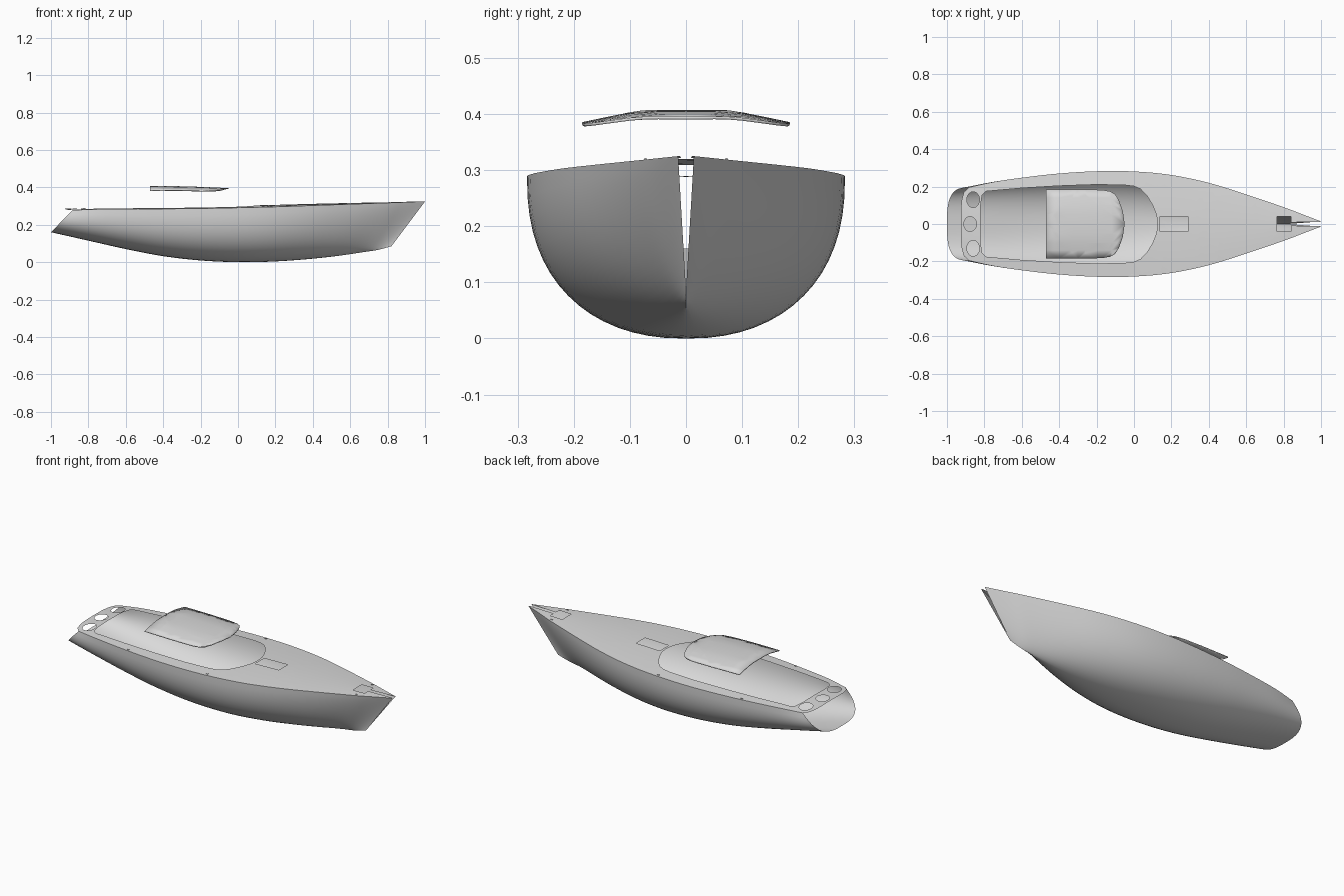
import bpy, bmesh, math
from mathutils import Vector

if "Cube" in bpy.data.objects:
    bpy.data.objects.remove(bpy.data.objects["Cube"])

grey = bpy.data.materials.new("light grey")
grey.diffuse_color = (0.7, 0.7, 0.7, 1)
grey.use_nodes = True
grey.node_tree.nodes["Principled BSDF"].inputs["Base Color"].default_value = grey.diffuse_color


def finish(name, bm, angle=30):
    mesh = bpy.data.meshes.new(name)
    bm.to_mesh(mesh)
    bm.free()
    mesh.materials.append(grey)
    ob = bpy.data.objects.new(name, mesh)
    bpy.context.collection.objects.link(ob)
    bpy.ops.object.select_all(action='DESELECT')
    ob.select_set(True)
    bpy.context.view_layer.objects.active = ob
    bpy.ops.object.shade_smooth_by_angle(angle=math.radians(angle))
    return ob


def mirror_outline(half):
    """Close a half outline (y >= 0) by reflecting it across the centreline."""
    return half + [(x, -y) for x, y in reversed(half) if y > 1e-6]


def plate(name, contours, height, xcuts, ycuts):
    """Fill flat contours (outline, then holes), subdivide, then drape."""
    bm = bmesh.new()
    for pts in contours:
        vs = [bm.verts.new((x, y, 0)) for x, y in pts]
        for a, b in zip(vs, vs[1:] + vs[:1]):
            bm.edges.new((a, b))
    bmesh.ops.triangle_fill(bm, edges=bm.edges[:], use_beauty=True, normal=(0, 0, 1))
    for cuts, axis in ((xcuts, Vector((1, 0, 0))), (ycuts, Vector((0, 1, 0)))):
        for c in cuts:
            bmesh.ops.bisect_plane(bm, geom=bm.verts[:] + bm.edges[:] + bm.faces[:],
                                   dist=1e-5, plane_co=axis * c, plane_no=axis)
    bm.normal_update()
    for f in bm.faces:
        if f.normal.z < 0:
            f.normal_flip()
    for v in bm.verts:
        v.co.z = height(v.co.x, v.co.y)
    return finish(name, bm)


# Hull stations: sheer x, half beam, sheer z, keel x, keel z, section fullness
stations = [
    (-.885, .195, .278, -1.0, .160, 3.0),
    (-.75, .225, .283, -.80, .115, 2.7),
    (-.58, .250, .284, -.60, .070, 2.5),
    (-.40, .270, .285, -.40, .032, 2.4),
    (-.20, .282, .287, -.20, .009, 2.35),
    (0.0, .281, .291, 0.0, .000, 2.3),
    (.20, .262, .296, .18, .003, 2.2),
    (.40, .220, .303, .36, .015, 2.05),
    (.60, .158, .310, .53, .033, 1.85),
    (.80, .090, .317, .68, .055, 1.5),
    (.90, .052, .321, .75, .066, 1.25),
    (1.0, .014, .325, .82, .085, 1.0),
]


def smooth_stations(rows, steps):
    out = []
    for i in range(len(rows) - 1):
        p0, p1, p2 = rows[max(i - 1, 0)], rows[i], rows[i + 1]
        p3 = rows[min(i + 2, len(rows) - 1)]
        for s in range(steps):
            t = s / steps
            out.append(tuple(
                b + .5 * t * (c - a + t * (2 * a - 5 * b + 4 * c - d + t * (3 * (b - c) + d - a)))
                for a, b, c, d in zip(p0, p1, p2, p3)))
    return out + [rows[-1]]


rows = smooth_stations(stations, 4)

# Hull shell, open at the stern and split along the stem
bm = bmesh.new()
SEG = 32
grid = []
for sx, sy, sz, kx, kz, n in rows:
    ring = []
    for j in range(SEG + 1):
        a = math.pi * j / SEG
        c, h = math.cos(a), abs(math.sin(a)) ** (2 / n)
        y = math.copysign(abs(c) ** (2 / n), c) * sy
        ring.append(bm.verts.new((sx + (kx - sx) * h, y, max(0, sz + (kz - sz) * h))))
    grid.append(ring)
for r0, r1 in zip(grid, grid[1:]):
    for j in range(SEG):
        bm.faces.new((r0[j], r1[j], r1[j + 1], r0[j + 1]))
finish("hull", bm)


def deck_height(x, y):
    x = min(max(x, rows[0][0]), rows[-1][0])
    for a, b in zip(rows, rows[1:]):
        if x <= b[0]:
            break
    t = (x - a[0]) / (b[0] - a[0])
    beam, z = a[1] + (b[1] - a[1]) * t, a[2] + (b[2] - a[2]) * t
    return z + .04 * beam * max(0, 1 - (y / beam) ** 2)


def ellipse(cx, cy, rx, ry, n=20):
    return [(cx + rx * math.cos(2 * math.pi * i / n), cy + ry * math.sin(2 * math.pi * i / n))
            for i in range(n)]


# Deck with bow slot and locker, cockpit, hatch and three stern openings
outline = mirror_outline(
    [(-.925, 0), (-.925, .08), (-.922, .125), (-.91, .17)]
    + [(r[0], r[1]) for r in rows]
    + [(.995, .011), (.84, .009), (.84, .04), (.765, .04), (.765, 0)])
cockpit = mirror_outline([
    (-.82, 0), (-.82, .1), (-.812, .155), (-.79, .175), (-.6, .192), (-.4, .204),
    (-.2, .211), (-.05, .208), (0, .202), (.035, .187), (.07, .15), (.1, .1),
    (.12, .05), (.127, 0)])
hatch = mirror_outline([(.14, .04), (.29, .04)])
stern_holes = [ellipse(-.86, s * .13, .034, .042) for s in (-1, 1)]
stern_holes.append(ellipse(-.876, 0, .034, .04))
plate("deck", [outline, cockpit, hatch] + stern_holes, deck_height,
      [-.85 + .1 * i for i in range(19)], [-.2, -.14, -.07, 0, .07, .14, .2])


# Floating sun roof, drooping to the sides and the rounded front
def roof_height(x, y):
    side = max(0, (abs(y) - .08) / .105)
    return .405 - .019 * side - .003 * (y / .185) ** 2 - .012 * ((x + .47) / .42) ** 2 * (1 - .5 * side)


roof_outline = mirror_outline([
    (-.47, 0), (-.47, .183), (-.3, .185), (-.17, .182), (-.125, .174), (-.1, .158),
    (-.08, .125), (-.06, .07), (-.05, 0)])
roof = plate("sun_roof", [roof_outline], roof_height,
             [-.4, -.33, -.26, -.19, -.12], [-.14, -.1, -.05, 0, .05, .1, .14])
solid = roof.modifiers.new("thickness", 'SOLIDIFY')
solid.thickness = .005
solid.offset = 0

# Small cleats beside the deck edge
for x, y in ((-.53, .246), (-.01, .268), (.81, .072)):
    for side in (-1, 1):
        bm = bmesh.new()
        bmesh.ops.create_cube(bm, size=1)
        for v in bm.verts:
            v.co = Vector((x + v.co.x * .012, side * y + v.co.y * .004,
                           deck_height(x, y) + v.co.z * .006))
        finish("cleat", bm)
